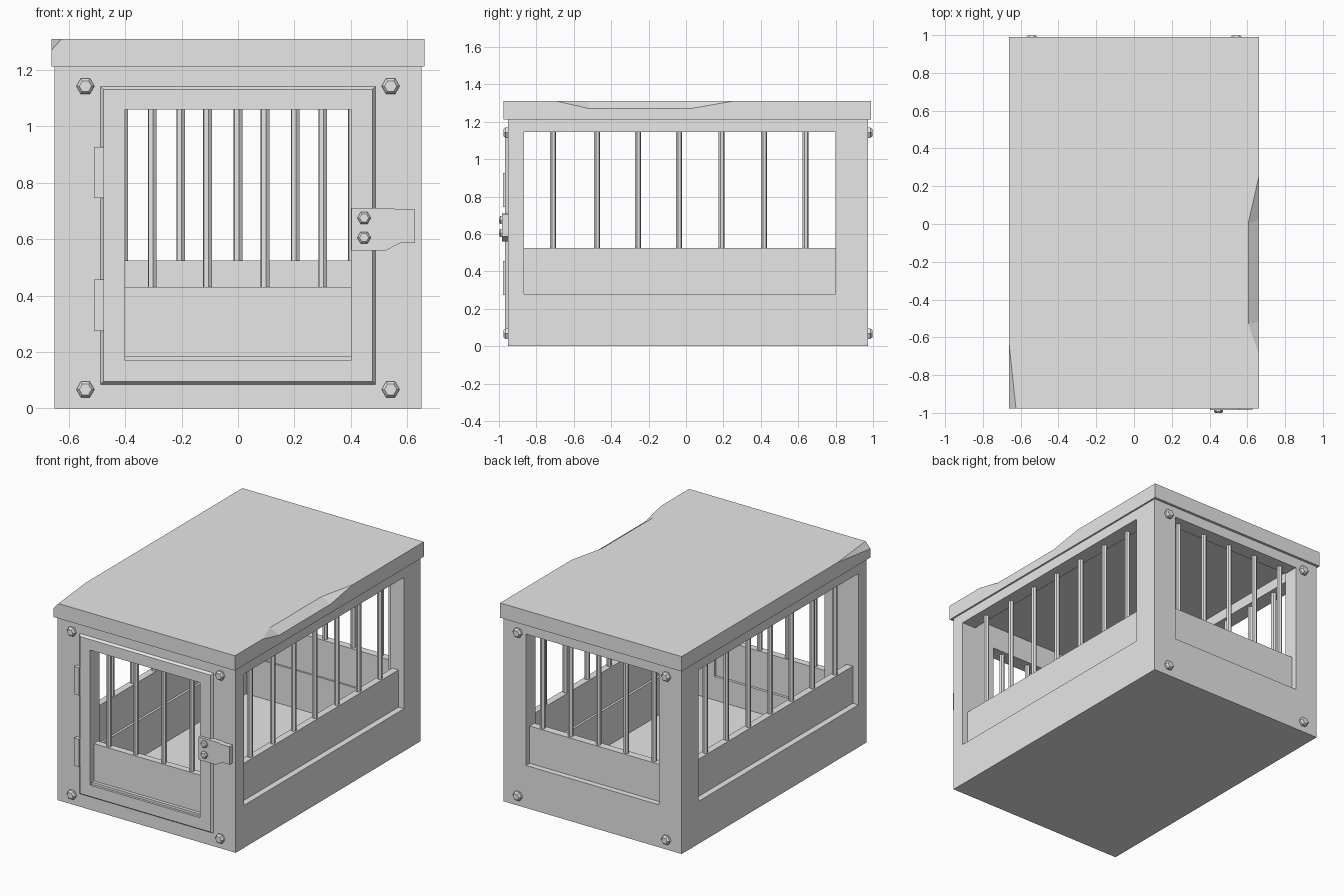
import bpy, bmesh, math
from mathutils import Matrix, Vector

cube = bpy.data.objects.get("Cube")
if cube:
    bpy.data.objects.remove(cube, do_unlink=True)

COLOUR = (0.8, 0.8, 0.8, 1)
grey = bpy.data.materials.new("plain grey")
grey.use_nodes = True
grey.diffuse_color = COLOUR
grey.node_tree.nodes["Principled BSDF"].inputs["Base Color"].default_value = COLOUR


def add(name, bm):
    bmesh.ops.recalc_face_normals(bm, faces=bm.faces)
    mesh = bpy.data.meshes.new(name)
    bm.to_mesh(mesh)
    bm.free()
    mesh.materials.append(grey)
    ob = bpy.data.objects.new(name, mesh)
    bpy.context.collection.objects.link(ob)
    return ob


def box(name, x, y, z):
    bm = bmesh.new()
    bmesh.ops.create_cube(bm, size=1)
    for v in bm.verts:
        v.co = [lo + (c + 0.5) * (hi - lo) for c, (lo, hi) in zip(v.co, (x, y, z))]
    return add(name, bm)


def carve(ob, *ranges):
    """Cut boxes out of an object and drop the cutters."""
    for r in ranges:
        cutter = box("cutter", *r)
        cutter.hide_render = True
        mod = ob.modifiers.new("cut", "BOOLEAN")
        mod.operation, mod.solver, mod.object = "DIFFERENCE", "EXACT", cutter
        deps = bpy.context.evaluated_depsgraph_get()
        mesh = bpy.data.meshes.new_from_object(ob.evaluated_get(deps))
        ob.modifiers.clear()
        ob.data = mesh
        bpy.data.objects.remove(cutter, do_unlink=True)


def bar(name, x, y, z0, z1):
    bm = bmesh.new()
    place = Matrix.Translation((x, y, (z0 + z1) / 2)) @ Matrix.Rotation(math.radians(10), 4, "Z")
    bmesh.ops.create_cone(bm, cap_ends=True, segments=6, radius1=0.0165, radius2=0.0165,
                          depth=z1 - z0, matrix=place)
    add(name, bm)


def bolt(name, x, y, z, side, r, height):
    """Hexagonal head with a tapered top; side is the sign of its y direction."""
    bm = bmesh.new()
    turn = Matrix.Rotation(-side * math.pi / 2, 4, "X")
    for r1, r2, lo, hi in ((r, r, -0.01, height * 0.5), (r, r * 0.68, height * 0.5, height)):
        place = Matrix.Translation((x, y + side * (lo + hi) / 2, z)) @ turn \
            @ Matrix.Rotation(math.pi / 2, 4, "Z")
        bmesh.ops.create_cone(bm, cap_ends=True, segments=6, radius1=r1, radius2=r2,
                              depth=hi - lo, matrix=place)
    add(name, bm)


W, FRONT, BACK, TOP = 0.65, -0.952, 0.973, 1.212
SILL, RAIL, HEAD = 0.28, 0.525, 1.145

# Hollow body with door, back and side openings
body = box("crate_body", (-W, W), (FRONT, BACK), (0, TOP))
carve(body,
      ((-0.55, 0.55), (-0.868, 0.873), (0.03, 1.4)),
      ((-0.4, 0.4), (-1.2, -0.8), (0.185, 1.06)),
      ((-0.485, 0.485), (0.8, 1.2), (SILL, HEAD)),
      ((-0.9, 0.9), (-0.865, 0.8), (SILL, HEAD)))

# Raised door frame with a bevelled outer rim
bm = bmesh.new()
bmesh.ops.create_cube(bm, size=1)
for v in bm.verts:
    inset = 0.011 if v.co.y < 0 else 0
    v.co = (v.co.x * (0.974 - 2 * inset), -0.967 if v.co.y < 0 else FRONT,
            0.613 + v.co.z * (1.056 - 2 * inset))
door = add("door_frame", bm)
carve(door, ((-0.4, 0.4), (-1.2, -0.8), (0.17, 1.06)))

# Recessed lower panels
box("front_panel", (-0.4, 0.4), (-0.93, -0.885), (0.185, 0.43))
box("back_panel", (-0.485, 0.485), (0.885, 0.935), (SILL, RAIL))
for s, side in ((1, "left"), (-1, "right")):
    box(side + "_panel", sorted((s * 0.565, s * 0.61)), (-0.865, 0.8), (SILL, RAIL))
    for y in (-0.711, -0.476, -0.257, -0.037, 0.19, 0.417, 0.638):
        bar(side + "_bar", s * 0.587, y, RAIL - 0.01, HEAD + 0.005)

# Front and back bars
for x in (-0.304, -0.108, 0.096, 0.3):
    bar("front_bar", x, -0.907, 0.42, 1.065)
for i in range(5):
    bar("back_bar", (i - 2) * 0.203, 0.91, RAIL - 0.01, HEAD + 0.005)

# Roof slab with a chipped corner and a dented edge
R, F, B, LOW, NICK, HIGH = 0.661, -0.976, 0.99, TOP, 1.27, 1.31
points = {
    "b0": (-R, F, LOW), "b1": (R, F, LOW), "b2": (R, B, LOW), "b3": (-R, B, LOW),
    "t1": (R, F, HIGH), "t2": (R, B, HIGH), "t3": (-R, B, HIGH),
    "c0": (-R, F, NICK), "c1": (-0.625, F, HIGH), "c2": (-R, -0.635, HIGH),
    "d0": (R, -0.69, HIGH), "d1": (0.605, -0.53, HIGH), "d2": (0.605, 0.005, HIGH),
    "d3": (R, 0.25, HIGH), "e1": (R, -0.515, NICK), "e2": (R, 0.02, NICK)}
bm = bmesh.new()
vert = {k: bm.verts.new(p) for k, p in points.items()}
for loop in ("b0 b3 b2 b1", "b0 b1 t1 c1 c0", "b2 b3 t3 t2", "b3 b0 c0 c2 t3", "c0 c1 c2",
             "b1 b2 t2 d3 e2 e1 d0 t1", "c1 t1 d0 d1 d2 d3 t2 t3 c2",
             "d0 e1 d1", "d1 e1 e2 d2", "d2 e2 d3"):
    bm.faces.new([vert[k] for k in loop.split()])
add("roof", bm)

# Hinges
for z in (0.275, 0.745):
    box("hinge", (-0.51, -0.475), (-0.978, FRONT), (z, z + 0.182))

# Latch plate
bm = bmesh.new()
outline = ((0.403, 0.71), (0.55, 0.71), (0.56, 0.705), (0.628, 0.705),
           (0.628, 0.587), (0.578, 0.587), (0.525, 0.56), (0.403, 0.56))
face = bm.faces.new([bm.verts.new((x, -0.985, z)) for x, z in outline])
new = bmesh.ops.extrude_face_region(bm, geom=[face])["geom"]
bmesh.ops.translate(bm, vec=Vector((0, 0.033, 0)),
                    verts=[g for g in new if isinstance(g, bmesh.types.BMVert)])
add("latch_plate", bm)
for z in (0.605, 0.675):
    bolt("latch_bolt", 0.447, -0.985, z, -1, 0.024, 0.016)

# Corner bolts
for x in (-0.541, 0.541):
    for z in (0.067, 1.142):
        bolt("front_bolt", x, FRONT, z, -1, 0.032, 0.025)
        bolt("back_bolt", x, BACK, z, 1, 0.032, 0.025)
